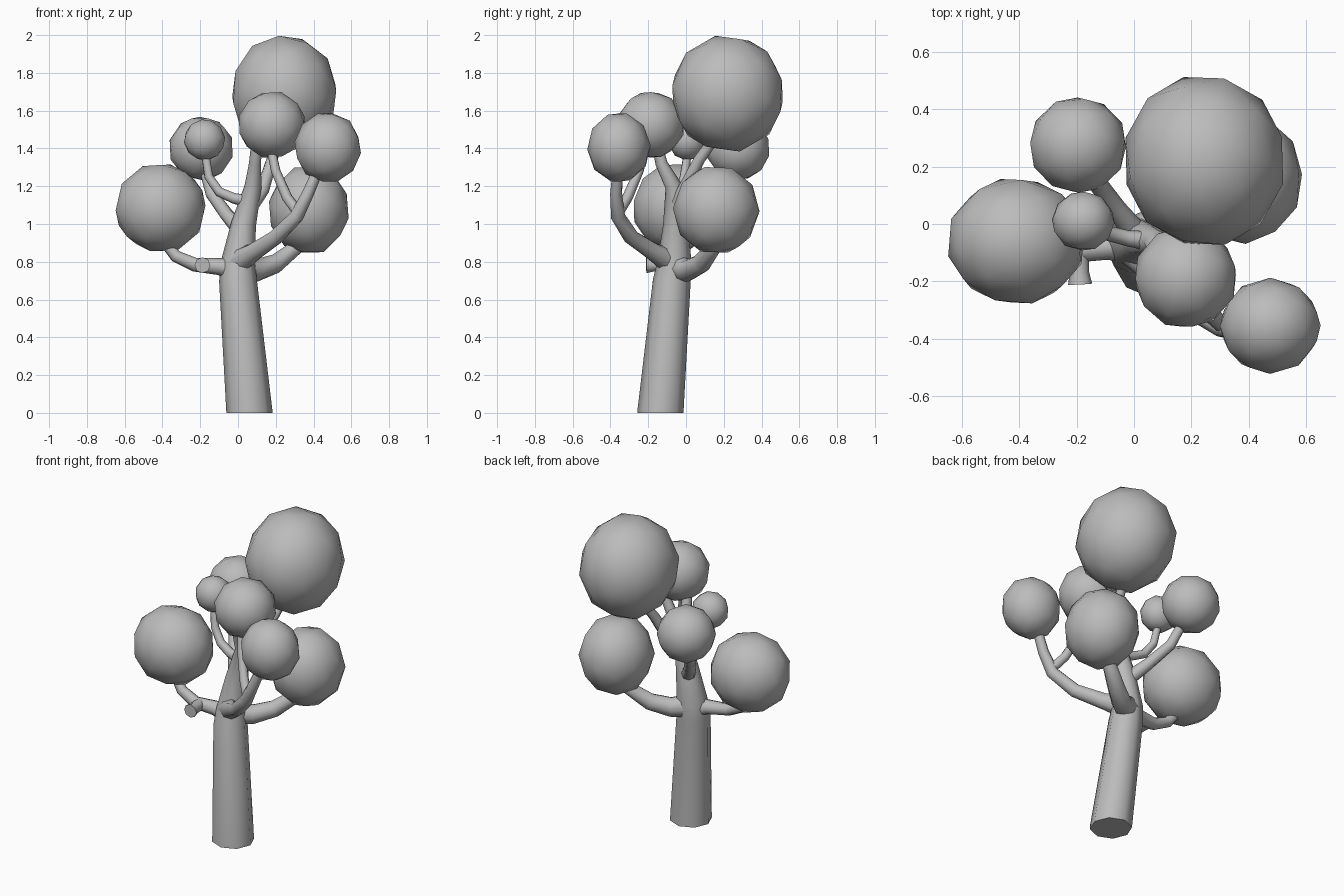
import bpy
from math import radians

cube = bpy.data.objects.get("Cube")
if cube:
    bpy.data.objects.remove(cube, do_unlink=True)

# One plain grey for wood and leaves
grey = bpy.data.materials.new("plain grey")
grey.use_nodes = True
grey.diffuse_color = (0.5, 0.5, 0.5, 1)
bsdf = next(n for n in grey.node_tree.nodes if n.type == 'BSDF_PRINCIPLED')
bsdf.inputs["Base Color"].default_value = grey.diffuse_color


def limb(name, points):
    """Tapered eight-sided tube through (x, y, z, radius) points."""
    curve = bpy.data.curves.new(name, 'CURVE')
    curve.dimensions = '3D'
    curve.bevel_depth = 1
    curve.bevel_resolution = 2
    curve.use_fill_caps = True
    spline = curve.splines.new('POLY')
    spline.points.add(len(points) - 1)
    for p, (x, y, z, r) in zip(spline.points, points):
        p.co = (x, y, z, 1)
        p.radius = r
    obj = bpy.data.objects.new(name, curve)
    bpy.context.collection.objects.link(obj)
    bpy.ops.object.select_all(action='DESELECT')
    obj.select_set(True)
    bpy.context.view_layer.objects.active = obj
    bpy.ops.object.convert(target='MESH')
    obj = bpy.context.object
    obj.data.materials.clear()
    obj.data.materials.append(grey)
    bpy.ops.object.shade_smooth_by_angle(angle=radians(60))


def leaf_ball(name, centre, size, turn):
    """Coarse rounded clump of leaves."""
    bpy.ops.mesh.primitive_ico_sphere_add(subdivisions=2, radius=1, rotation=(turn, turn / 2, turn))
    ball = bpy.context.object
    ball.name = name
    bpy.ops.object.transform_apply(location=False, rotation=True, scale=False)
    ball.scale = size
    ball.location = centre
    bpy.ops.object.transform_apply(location=False, rotation=False, scale=True)
    ball.data.materials.append(grey)
    bpy.ops.object.shade_smooth()


# Trunk, leaning and narrowing to the top fork
limb("trunk", [(.06, -.135, 0, .122), (.06, -.135, .01, .122), (0, -.075, .7, .1),
               (0, -.06, .8, .09), (.03, -.055, 1, .066), (.08, -.065, 1.2, .045),
               (.09, -.13, 1.32, .032), (.1, -.16, 1.45, .028)])

# Branches
limb("top_branch", [(.06, -.06, 1.08, .04), (.13, -.01, 1.18, .036),
                    (.18, .07, 1.34, .03), (.22, .17, 1.48, .026)])
limb("right_branch", [(.02, -.07, .75, .07), (-.1, -.08, .775, .045), (-.23, -.1, .785, .037),
                      (-.33, -.09, .83, .032), (-.4, -.07, .92, .028)])
limb("right_stub", [(-.195, -.09, .785, .036), (-.19, -.17, .783, .034), (-.188, -.21, .782, .042)])
limb("back_left_branch", [(0, -.05, .77, .075), (.1, .01, .755, .06), (.2, .08, .79, .052),
                          (.3, .14, .87, .042), (.36, .16, .97, .035)])
limb("front_left_branch", [(0, -.08, .8, .07), (.08, -.17, .85, .05), (.2, -.29, .93, .042),
                           (.31, -.36, 1.04, .038), (.37, -.37, 1.16, .032), (.43, -.36, 1.3, .028)])
limb("front_twig", [(.32, -.36, 1.06, .03), (.26, -.31, 1.14, .028),
                    (.2, -.25, 1.28, .025), (.17, -.21, 1.42, .023)])
limb("back_right_branch", [(.02, -.05, .96, .045), (-.06, .05, 1.05, .036),
                           (-.14, .16, 1.16, .032), (-.18, .23, 1.3, .028)])
limb("right_twig", [(.06, -.06, 1.12, .035), (-.02, -.05, 1.135, .028), (-.1, -.03, 1.17, .026),
                    (-.155, -.01, 1.25, .024), (-.175, .01, 1.38, .022)])

# Leaf clumps
leaf_ball("top_leaves", (.245, .22, 1.69), (.285, .305, .315), .5)
leaf_ball("right_leaves", (-.41, -.06, 1.085), (.245, .225, .24), 1.1)
leaf_ball("back_left_leaves", (.375, .16, 1.075), (.215, .23, .24), 1.9)
leaf_ball("back_right_leaves", (-.195, .275, 1.4), (.173, .17, .172), .8)
leaf_ball("small_right_leaves", (-.177, .01, 1.445), (.11, .105, .11), 1.4)
leaf_ball("front_leaves", (.18, -.185, 1.525), (.182, .182, .18), 2.3)
leaf_ball("front_left_leaves", (.475, -.355, 1.405), (.178, .168, .188), 2.8)
